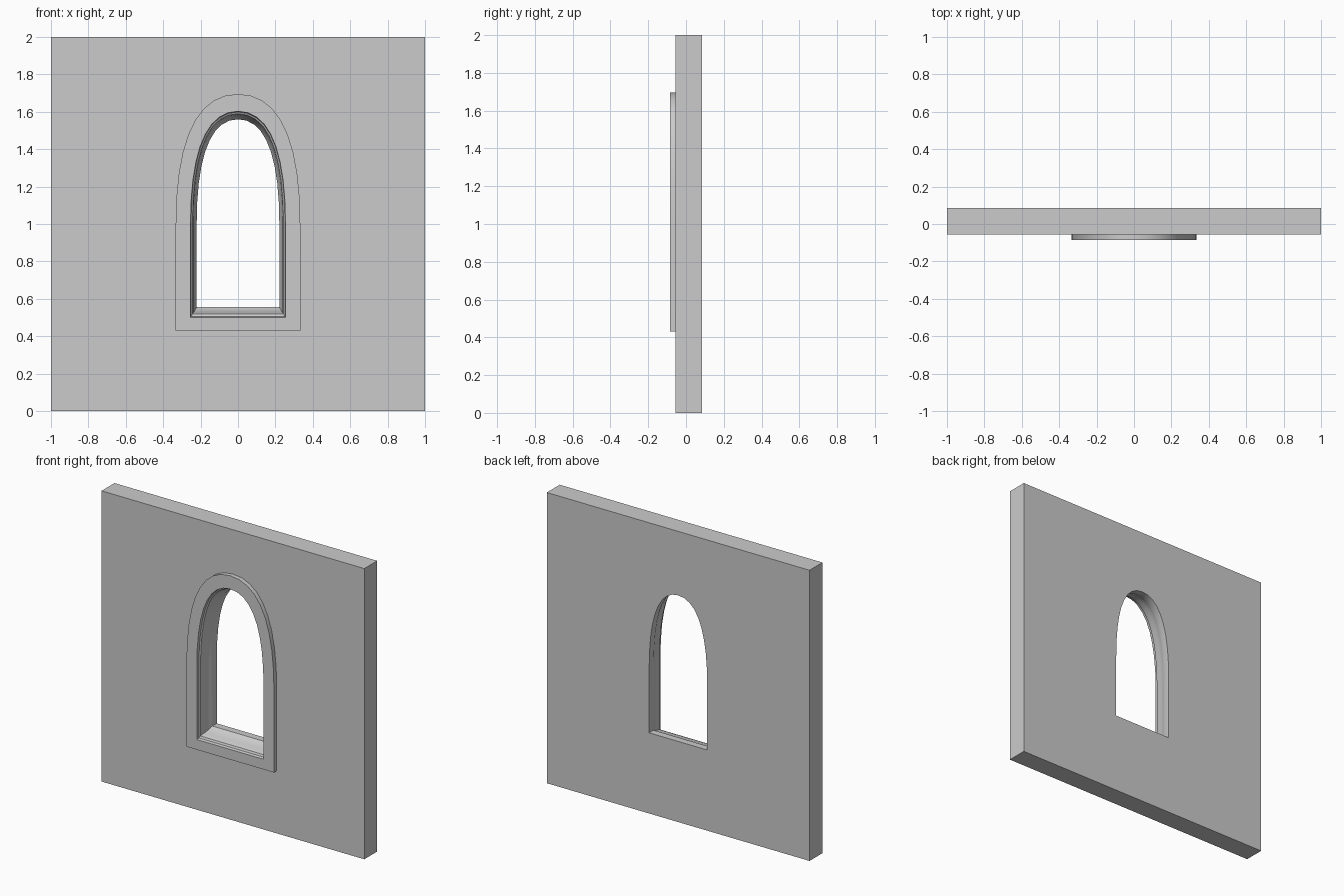
import bpy, bmesh

if "Cube" in bpy.data.objects:
    bpy.data.objects.remove(bpy.data.objects["Cube"])

SEG = 9  # facets per half arch


def contour(hw, bottom, top):
    """Half arch, from bottom centre, up the +x side, to top centre."""
    spring = 1.0
    p = [(hw, spring), (hw, spring + 0.65 * (top - spring)), (0.66 * hw, top), (0, top)]
    pts = [(0, bottom), (hw, bottom)]
    for i in range(SEG + 1):
        t = i / SEG
        w = ((1 - t) ** 3, 3 * t * (1 - t) ** 2, 3 * t * t * (1 - t), t ** 3)
        pts.append(tuple(sum(a * q[k] for a, q in zip(w, p)) for k in (0, 1)))
    return pts


def finish(name, bm, smooth=False):
    bmesh.ops.remove_doubles(bm, verts=bm.verts, dist=1e-5)
    me = bpy.data.meshes.new(name)
    bm.to_mesh(me)
    bm.free()
    ob = bpy.data.objects.new(name, me)
    bpy.context.collection.objects.link(ob)
    if smooth:
        bpy.context.view_layer.objects.active = ob
        ob.select_set(True)
        bpy.ops.object.shade_smooth_by_angle(angle=0.6)
        ob.select_set(False)


def face(bm, pts, flip):
    bm.faces.new([bm.verts.new(p) for p in (reversed(pts) if flip else pts)])


OUTER = (0.333, 0.43, 1.695)
BACK = (0.221, 0.555, 1.56)
Y_FRONT, Y_WALL, Y_BACK = -0.085, -0.055, 0.085

# Wall: two pierced faces and four edges, each face split on the centre line
bm = bmesh.new()
for y, shape in ((Y_WALL, OUTER), (Y_BACK, BACK)):
    for s in (1, -1):
        ring = [(0, 0), (1, 0), (1, 2), (0, 2)] + contour(*shape)[::-1]
        face(bm, [(s * x, y, z) for x, z in ring], (s < 0) != (y > 0))
rim = [(0, 0), (1, 0), (1, 2), (0, 2)]
for s in (1, -1):
    for a, b in zip(rim, rim[1:]):
        quad = [(s * a[0], Y_WALL, a[1]), (s * a[0], Y_BACK, a[1]),
                (s * b[0], Y_BACK, b[1]), (s * b[0], Y_WALL, b[1])]
        face(bm, quad, s > 0)
bmesh.ops.remove_doubles(bm, verts=bm.verts, dist=1e-5)
bmesh.ops.recalc_face_normals(bm, faces=bm.faces)
finish("wall", bm)

# Window surround: raised band, then moulded reveal narrowing to the back
FRONT = (0.254, 0.50, 1.603)
reveal = [(Y_FRONT, 0), (-0.066, 0.08), (-0.060, 0.32), (-0.042, 0.45),
          (-0.020, 0.52), (0.005, 0.66), (0.025, 0.84), (0.037, 1), (Y_BACK, 1)]
loops = [(Y_WALL, contour(*OUTER)), (Y_FRONT, contour(*OUTER))]
for y, w in reveal:
    loops.append((y, contour(*[f + (b - f) * w for f, b in zip(FRONT, BACK)])))
bm = bmesh.new()
for s in (1, -1):
    for (ya, la), (yb, lb) in zip(loops, loops[1:]):
        for i in range(len(la) - 1):
            quad = [(s * la[i][0], ya, la[i][1]), (s * la[i + 1][0], ya, la[i + 1][1]),
                    (s * lb[i + 1][0], yb, lb[i + 1][1]), (s * lb[i][0], yb, lb[i][1])]
            face(bm, quad, s < 0)
finish("window_surround", bm, smooth=True)
